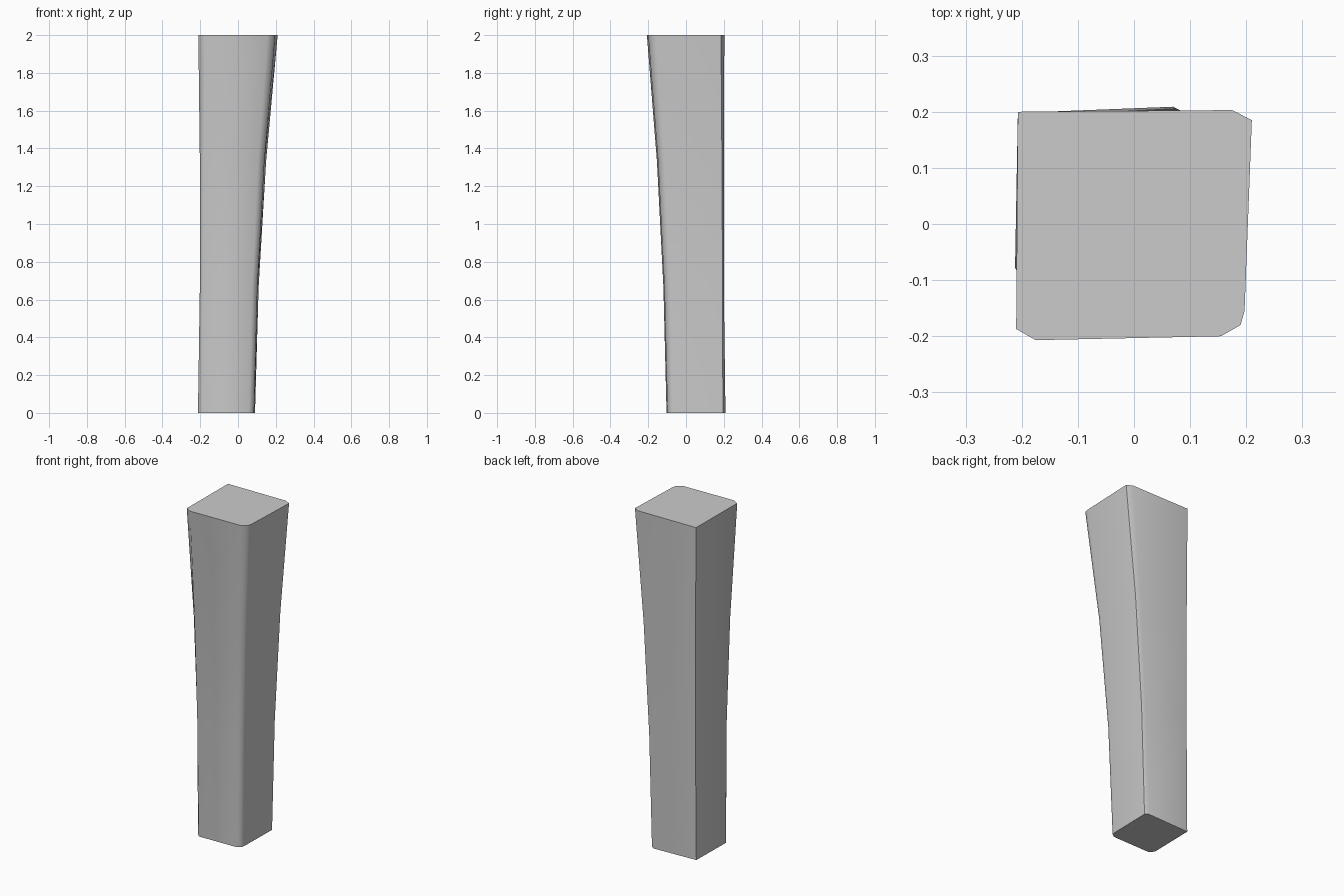
import bpy, bmesh
from mathutils import Vector

if "Cube" in bpy.data.objects:
    bpy.data.objects.remove(bpy.data.objects["Cube"])

# Matching cross-sections: square inner corner, softened outer corners
TOP = [(-0.207, 0.2), (-0.21, -0.187), (-0.175, -0.207), (0.155, -0.2),
       (0.19, -0.18), (0.197, -0.155), (0.21, 0.185), (0.175, 0.203)]
BOTTOM = [(-0.207, 0.198), (-0.212, -0.078), (-0.188, -0.103), (0.058, -0.098),
          (0.08, -0.083), (0.085, -0.065), (0.09, 0.195), (0.07, 0.209)]
# Height and how far the section has flared towards the top
LEVELS = [(0.0, 0.0), (0.667, 0.16), (1.333, 0.49), (2.0, 1.0)]

# Tapered leg, lofted from bottom to top
bm = bmesh.new()
rings = []
for z, t in LEVELS:
    ring = []
    for b, a in zip(BOTTOM, TOP):
        p = Vector(b).lerp(Vector(a), t)
        if 0 < t < 1:  # slight waist on the two straight sides
            p.x, p.y = max(p.x, -0.202), min(p.y, 0.2)
        ring.append(bm.verts.new((p.x, p.y, z)))
    rings.append(ring)
for low, high in zip(rings, rings[1:]):
    for i in range(len(low)):
        j = (i + 1) % len(low)
        bm.faces.new((low[i], low[j], high[j], high[i]))
bm.faces.new(rings[-1])
bm.faces.new(rings[0][::-1])
bmesh.ops.recalc_face_normals(bm, faces=bm.faces)

mesh = bpy.data.meshes.new("tapered_leg")
bm.to_mesh(mesh)
bm.free()
leg = bpy.data.objects.new("tapered_leg", mesh)
bpy.context.collection.objects.link(leg)

# Smooth sides with crisp ends and inner corner
bpy.context.view_layer.objects.active = leg
leg.select_set(True)
bpy.ops.object.shade_smooth_by_angle(angle=1.05)
